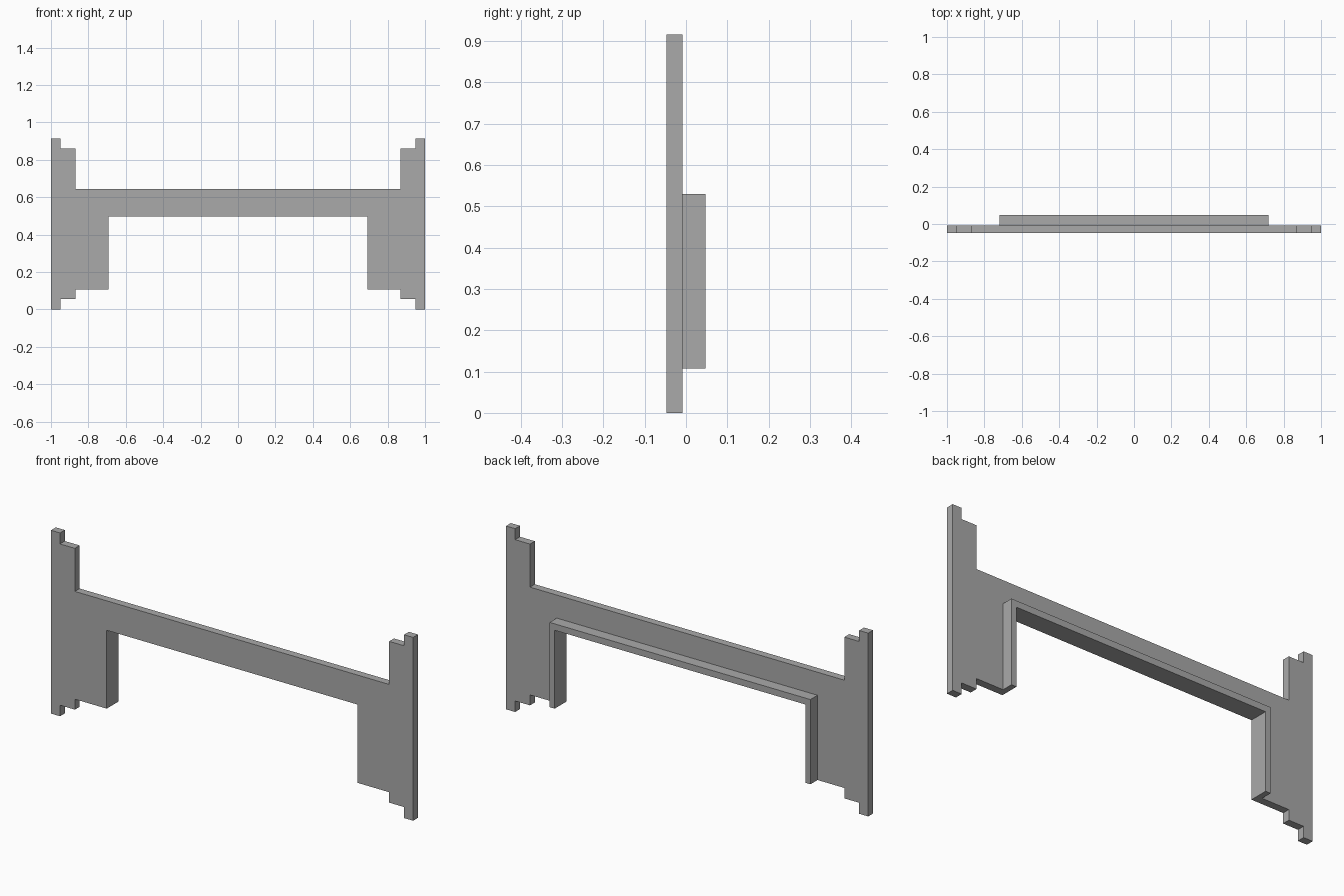
import bpy
import bmesh

cube = bpy.data.objects.get("Cube")
if cube:
    bpy.data.objects.remove(cube, do_unlink=True)

# Single plain grey
grey = bpy.data.materials.new("plain_grey")
grey.use_nodes = True
colour = (0.4, 0.4, 0.4, 1)
grey.diffuse_color = colour
grey.node_tree.nodes["Principled BSDF"].inputs["Base Color"].default_value = colour


def extruded_frame(name, half, y_front, y_back):
    """Mirror a right-half outline (x, z) and extrude it along y."""
    outline = half + [(-x, z) for x, z in reversed(half)]
    bm = bmesh.new()
    face = bm.faces.new([bm.verts.new((x, y_front, z)) for x, z in outline])
    result = bmesh.ops.extrude_face_region(bm, geom=[face])
    moved = [v for v in result["geom"] if isinstance(v, bmesh.types.BMVert)]
    bmesh.ops.translate(bm, verts=moved, vec=(0, y_back - y_front, 0))
    bmesh.ops.recalc_face_normals(bm, faces=bm.faces)
    mesh = bpy.data.meshes.new(name)
    bm.to_mesh(mesh)
    bm.free()
    mesh.materials.append(grey)
    obj = bpy.data.objects.new(name, mesh)
    bpy.context.collection.objects.link(obj)
    return obj


# Opening shared by both parts
inner_x, inner_z, foot_z = 0.692, 0.498, 0.107
front, joint, back = -0.047, -0.009, 0.047

# Front panel with stepped ends
extruded_frame("front_panel", [
    (inner_x, inner_z), (inner_x, foot_z),
    (0.868, foot_z), (0.868, 0.055), (0.95, 0.055), (0.95, 0),
    (1, 0), (1, 0.915), (0.95, 0.915), (0.95, 0.86),
    (0.868, 0.86), (0.868, 0.645),
][::-1], front, joint)

# Raised rim around the opening at the back
extruded_frame("rear_rim", [
    (0.72, 0.53), (0.72, foot_z), (inner_x, foot_z), (inner_x, inner_z),
], joint, back)
